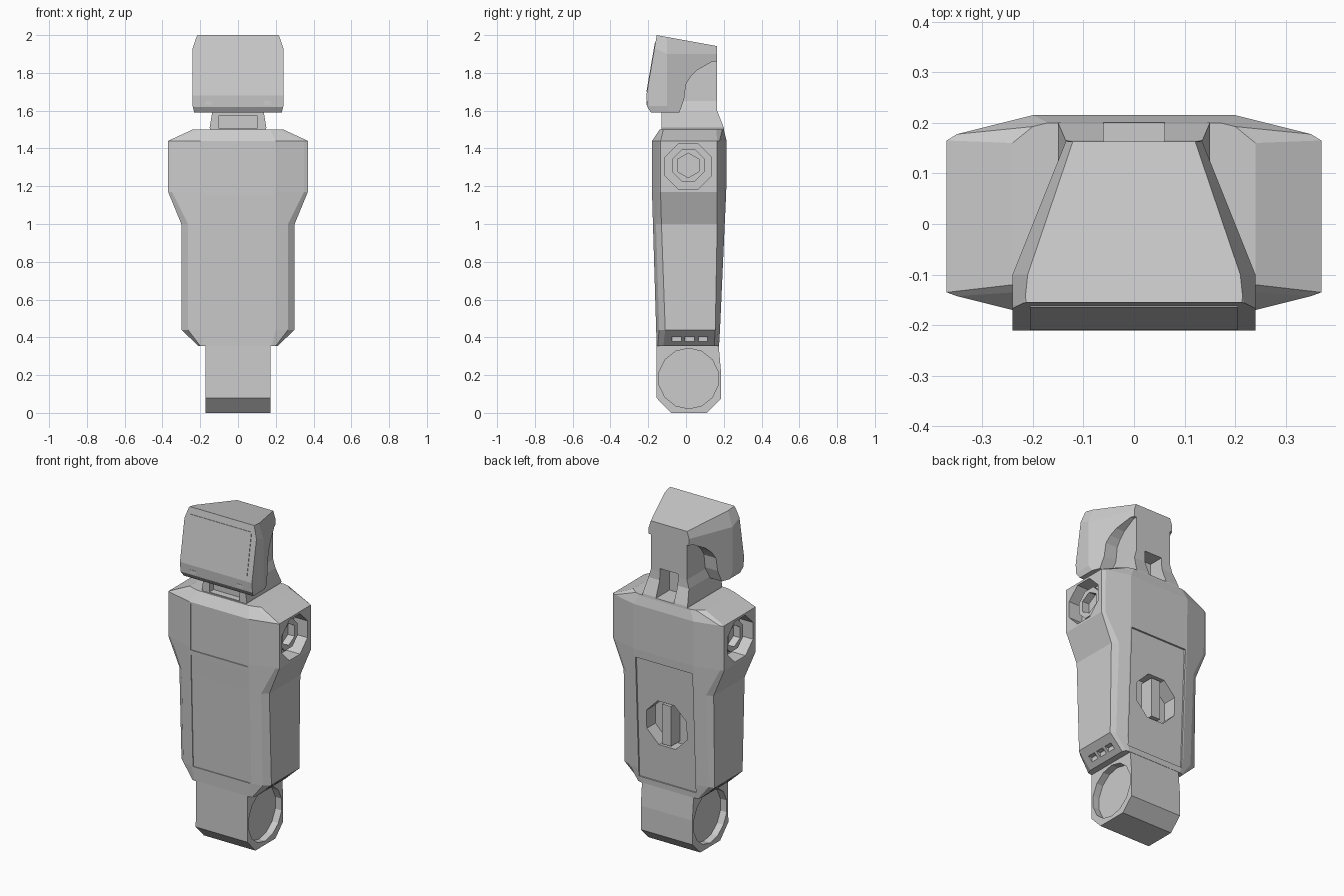
import bpy, bmesh, math

cube = bpy.data.objects.get("Cube")
if cube:
    bpy.data.objects.remove(cube, do_unlink=True)

grey = bpy.data.materials.new("light_grey")
grey.use_nodes = True
COLOUR = (0.6, 0.6, 0.6, 1)
grey.diffuse_color = COLOUR
bsdf = grey.node_tree.nodes["Principled BSDF"]
bsdf.inputs["Base Color"].default_value = COLOUR
bsdf.inputs["Roughness"].default_value = 0.6


def loft(name, rings):
    """Skin a stack of equal rings of 3D points and cap both ends."""
    bm = bmesh.new()
    rows = [[bm.verts.new(p) for p in ring] for ring in rings]
    n = len(rows[0])
    for a, b in zip(rows, rows[1:]):
        for i in range(n):
            j = (i + 1) % n
            bm.faces.new((a[i], a[j], b[j], b[i]))
    bm.faces.new(rows[0])
    bm.faces.new(rows[-1])
    bmesh.ops.recalc_face_normals(bm, faces=bm.faces)
    mesh = bpy.data.meshes.new(name)
    bm.to_mesh(mesh)
    bm.free()
    mesh.materials.append(grey)
    obj = bpy.data.objects.new(name, mesh)
    bpy.context.collection.objects.link(obj)
    return obj


def prism(name, axis, pts, lo, hi):
    """Extrude a 2D outline along an axis."""
    place = {"x": lambda p, d: (d, p[0], p[1]),
             "y": lambda p, d: (p[0], d, p[1]),
             "z": lambda p, d: (p[0], p[1], d)}[axis]
    return loft(name, [[place(p, d) for p in pts] for d in (lo, hi)])


def box(name, x, y, z):
    return prism(name, "z", [(x[0], y[0]), (x[1], y[0]), (x[1], y[1]), (x[0], y[1])], *z)


def polygon(cx, cy, r, n):
    return [(cx + r * math.cos((i + .5) * math.tau / n),
             cy + r * math.sin((i + .5) * math.tau / n)) for i in range(n)]


def combine(obj, tool, op="DIFFERENCE"):
    """Apply a boolean and remove the tool."""
    mod = obj.modifiers.new("bool", "BOOLEAN")
    mod.operation, mod.solver, mod.object = op, "EXACT", tool
    deps = bpy.context.evaluated_depsgraph_get()
    mesh = bpy.data.meshes.new_from_object(obj.evaluated_get(deps))
    obj.modifiers.clear()
    obj.data = mesh
    bpy.data.objects.remove(tool, do_unlink=True)


def mirrored(half):
    return half + [(-p[0], *p[1:]) for p in reversed(half)]


# Torso: stacked faceted rings
def torso_ring(z, inner, mid, outer, front, back, side_front, side_back):
    drop = .25 * (mid - inner)
    return mirrored([(inner, front, z), (mid, front + drop, z), (outer, side_front, z),
                     (outer, side_back, z), (mid, back - drop, z), (inner, back, z)])


torso = loft("torso", [torso_ring(*r) for r in (
    (.355, .18, .20, .21, -.155, .175, -.12, .15),
    (.44, .2, .265, .3, -.158, .18, -.11, .155),
    (1.0, .2, .265, .3, -.175, .205, -.13, .165),
    (1.17, .2, .35, .37, -.18, .213, -.135, .165),
    (1.44, .2, .35, .37, -.18, .215, -.135, .165),
    (1.5, .17, .2, .24, -.14, .2, -.12, .16))])

# Shallow chest, belly and back panels
combine(torso, prism("cutter", "x", [(-.3, 1.15), (-.174, 1.15), (-.174, 1.43), (-.3, 1.43)], -.19, .19))
combine(torso, prism("cutter", "x", [(-.3, .44), (-.153, .44), (-.17, 1.0), (-.174, 1.12), (-.3, 1.12)], -.19, .19))
combine(torso, prism("cutter", "x", [(.3, .39), (.169, .39), (.195, 1.0), (.2, 1.12), (.3, 1.12)], -.19, .19))

# Back port with upright grip
combine(torso, prism("cutter", "y", polygon(0, .75, .145, 8), .1, .4))
box("back_grip", (-.03, .03), (.09, .185), (.63, .87))

# Shoulder sockets and rings
for side, label in ((1, "left"), (-1, "right")):
    combine(torso, prism("cutter", "x", polygon(.012, 1.305, .132, 8), side * .28, side * .5))
    ring = prism(label + "_shoulder_ring", "x", polygon(.012, 1.31, .092, 8), side * .27, side * .33)
    combine(ring, prism("cutter", "x", polygon(.012, 1.31, .065, 6), side * .285, side * .4))
    # Notches under the flank
    for y in (-.05, .02, .09):
        combine(torso, box("cutter", sorted((side * .235, side * .275)), (y - .025, y + .025), (.3, .405)))

# Hip block with round side recesses
hip = prism("hip", "x", [(-.155, .37), (-.157, .08), (-.08, 0), (.11, 0),
                         (.185, .075), (.185, .22), (.172, .37)], -.172, .172)
for side in (1, -1):
    combine(hip, prism("cutter", "x", polygon(.014, .182, .16, 14), side * .13, side * .4))

# Neck column with front and rear openings
neck = loft("neck", [mirrored([(x, f, z), (x, b, z)]) for x, f, b, z in (
    (.13, -.13, .205, 1.46), (.15, -.13, .2, 1.51), (.135, -.13, .165, 1.6),
    (.12, -.12, .163, 1.65), (.12, -.12, .163, 1.9))])
combine(neck, box("cutter", (-.06, .06), (.07, .4), (1.505, 1.67)))
combine(neck, box("cutter", (-.1, .1), (-.4, -.09), (1.505, 1.575)))

# Head shell: side profile trimmed by its front outline and tapered plan
head = prism("head", "x", [(-.155, 2.0), (-.21, 1.68), (-.205, 1.62), (-.185, 1.59),
                           (-.035, 1.59), (-.01, 1.66), (0, 1.74), (.025, 1.78),
                           (.06, 1.815), (.14, 1.86), (.163, 1.86), (.163, 1.942)], -.3, .3)
combine(head, prism("tool", "y", mirrored([(.21, 1.5), (.24, 1.625), (.24, 1.97), (.21, 2.003),
                                           ]), -.4, .4), "INTERSECT")
combine(head, loft("tool", [mirrored([(.25 - s, -.4, z), (.25 - s, -.16, z), (.24 - s, -.1, z),
                                      (.132 - s, .17, z), (.12 - s, .3, z)])
                            for s, z in ((0, 1.4), (0, 1.9), (.04, 2.02))]), "INTERSECT")

# Front screen plate, following the sloped face
loft("face_plate", [mirrored([(.205, y - .003, z), (.205, y + .004, z)])
                    for y, z in ((-.2066, 1.70), (-.1619, 1.96))])

# Small clips at the lower face corners
for side, label in ((1, "left"), (-1, "right")):
    box(label + "_face_clip", sorted((side * .135, side * .175)), (-.209, -.19), (1.63, 1.65))
